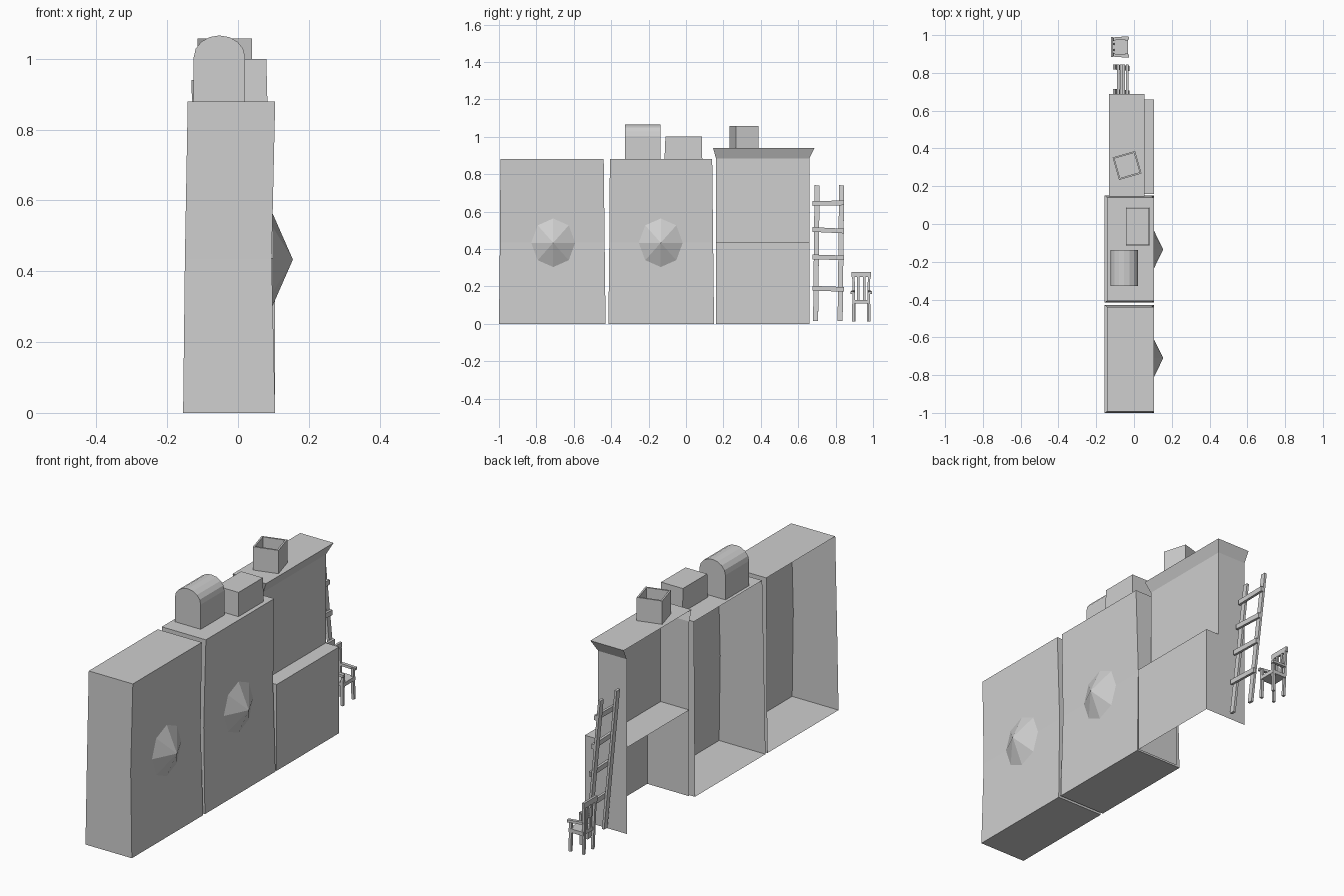
import bpy, bmesh, math
from mathutils import Vector, Matrix

cube = bpy.data.objects.get("Cube")
if cube:
    bpy.data.objects.remove(cube, do_unlink=True)

grey = bpy.data.materials.new("plain_grey")
grey.use_nodes = True
shade = (0.62, 0.62, 0.62, 1)
grey.diffuse_color = shade
grey.node_tree.nodes["Principled BSDF"].inputs["Base Color"].default_value = shade


def finish(name, bm):
    mesh = bpy.data.meshes.new(name)
    bm.to_mesh(mesh)
    bm.free()
    mesh.materials.append(grey)
    ob = bpy.data.objects.new(name, mesh)
    bpy.context.collection.objects.link(ob)
    return ob


def shell(name, rings, sides=(0, 1, 2, 3), top=True, bottom=False):
    """Stack of rectangles (x0, x1, y0, y1, z); sides 0-3 are -y, +x, +y, -x."""
    bm = bmesh.new()
    loops = []
    for x0, x1, y0, y1, z in rings:
        corners = ((x0, y0), (x1, y0), (x1, y1), (x0, y1))
        loops.append([bm.verts.new((x, y, z)) for x, y in corners])
    for a, b in zip(loops, loops[1:]):
        for i in sides:
            j = (i + 1) % 4
            bm.faces.new((a[i], a[j], b[j], b[i]))
    if top:
        bm.faces.new(loops[-1])
    if bottom:
        bm.faces.new(loops[0][::-1])
    return finish(name, bm)


def beam(name, p, q, wide, deep):
    """Square bar from p to q, wide along y (or x for bars running in y)."""
    p, q = Vector(p), Vector(q)
    axis = (q - p).normalized()
    ref = Vector((0, 1, 0)) if abs(axis.y) < 0.8 else Vector((1, 0, 0))
    side = (ref - axis * ref.dot(axis)).normalized()
    up = axis.cross(side)
    frame = Matrix((side * wide, up * deep, axis * (q - p).length)).transposed().to_4x4()
    bm = bmesh.new()
    bmesh.ops.create_cube(bm, size=1, matrix=Matrix.Translation((p + q) / 2) @ frame)
    return finish(name, bm)


OPEN_BACK = (0, 1, 2)

# Two tall fronts, open on the -x side, each with a faceted spike
for label, y0, y1, spike_y in (("first", -1.0, -0.43, -0.71), ("second", -0.415, 0.15, -0.135)):
    shell(label + "_tall_block",
          [(-0.155, 0.105, y0, y1, 0),
           (-0.15, 0.095, y0 + 0.005, y1 - 0.005, 0.435),
           (-0.142, 0.105, y0 + 0.008, y1 - 0.01, 0.88)],
          OPEN_BACK, bottom=True)
    bm = bmesh.new()
    place = (Matrix.Translation((0.126, spike_y, 0.433)) @ Matrix.Rotation(math.pi / 2, 4, "Y")
             @ Matrix.Diagonal((1, 0.89, 1, 1)))
    bmesh.ops.create_cone(bm, cap_ends=True, segments=8, radius1=0.132, radius2=0,
                          depth=0.058, matrix=place)
    bmesh.ops.remove_doubles(bm, verts=bm.verts, dist=0.0001)
    finish(label + "_spike", bm)

# Stepped block with ledge and flared cornice
shell("lower_step", [(-0.13, 0.105, 0.16, 0.66, 0), (-0.13, 0.105, 0.16, 0.66, 0.437)], OPEN_BACK)
shell("upper_step", [(-0.13, 0.03, 0.16, 0.66, 0.437), (-0.13, 0.03, 0.16, 0.66, 0.885)],
      OPEN_BACK, top=False)
shell("cornice", [(-0.13, 0.03, 0.16, 0.66, 0.885), (-0.132, 0.055, 0.145, 0.687, 0.94)], OPEN_BACK)

# Roof pieces
shell("roof_box", [(-0.042, 0.083, -0.115, 0.087, 0.88), (-0.042, 0.08, -0.11, 0.085, 1.0)], bottom=True)

bm = bmesh.new()
arch = [(0.02, 0.88), (-0.125, 0.88)]
for i in range(9):
    t = math.pi * (1 - i / 8)
    arch.append((-0.0525 + 0.0725 * math.cos(t), 1.005 + 0.061 * math.sin(t)))
near, far = ([bm.verts.new((x, y, z)) for x, z in arch] for y in (-0.327, -0.137))
for i in range(len(arch)):
    j = (i + 1) % len(arch)
    bm.faces.new((near[i], near[j], far[j], far[i]))
bm.faces.new(near)
bm.faces.new(far[::-1])
bmesh.ops.recalc_face_normals(bm, faces=bm.faces)
finish("roof_arch", bm)

h = 0.062
chimney = shell("open_chimney", [(-h, h, -h, h, 0.94), (-h, h, -h, h, 1.058)], top=False)
chimney.location = (-0.037, 0.31, 0)
chimney.rotation_euler.z = math.radians(16)
wall = chimney.modifiers.new("wall", "SOLIDIFY")
wall.thickness = 0.012

# Leaning ladder
def lean(z):
    return -0.028 - 0.105 * z


for label, y in (("near", 0.697), ("far", 0.828)):
    beam(label + "_ladder_rail", (lean(0.015), y - 0.004, 0.015), (lean(0.74), y + 0.004, 0.74), 0.027, 0.012)
for z, tilt in ((0.187, -0.006), (0.355, -0.005), (0.5, -0.008), (0.645, 0.003)):
    x = lean(z) + 0.012
    beam("ladder_rung", (x, 0.677, z - tilt / 2), (x, 0.845, z + tilt / 2), 0.013, 0.025)

# Small armchair facing +x
shell("chair_seat", [(-0.112, -0.032, 0.892, 0.985, 0.108), (-0.112, -0.032, 0.892, 0.985, 0.127)], bottom=True)
for s, label in ((-1, "near"), (1, "far")):
    mid = 0.937
    beam(label + "_front_leg", (-0.04, mid + s * 0.044, 0.012), (-0.04, mid + s * 0.04, 0.17), 0.013, 0.014)
    beam(label + "_back_leg", (-0.108, mid + s * 0.036, 0.012), (-0.115, mid + s * 0.042, 0.255), 0.013, 0.013)
    beam(label + "_armrest", (-0.11, mid + s * 0.043, 0.172), (-0.028, mid + s * 0.049, 0.166), 0.016, 0.013)
    beam("back_slat", (-0.108, mid + s * 0.016, 0.125), (-0.115, mid + s * 0.016, 0.255), 0.012, 0.008)
beam("chair_top_rail", (-0.116, 0.884, 0.264), (-0.116, 0.99, 0.264), 0.012, 0.027)
